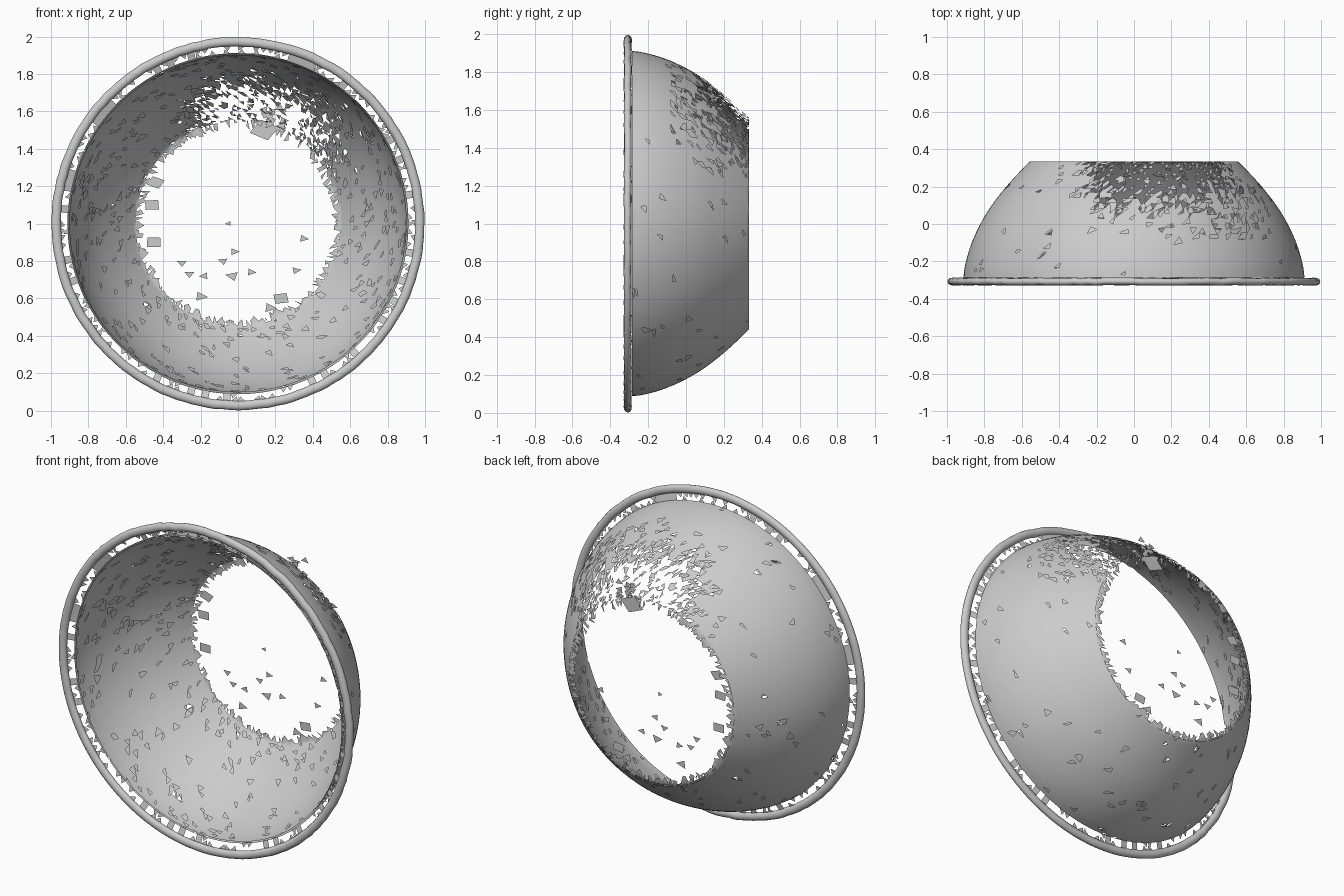
import bpy, bmesh, random
from math import sin, cos, pi, tau, exp, hypot

if "Cube" in bpy.data.objects:
    bpy.data.objects.remove(bpy.data.objects["Cube"])

random.seed(4)
SEG = 150
# bowl side, (radius, y), from the mouth to the open back
PROFILE = [(0.912, -0.285), (0.903, -0.22), (0.875, -0.12), (0.832, -0.02), (0.775, 0.08),
           (0.70, 0.18), (0.625, 0.265), (0.558, 0.333)]


def finish(bm, name):
    me = bpy.data.meshes.new(name)
    bm.to_mesh(me)
    bm.free()
    for p in me.polygons:
        p.use_smooth = True
    ob = bpy.data.objects.new(name, me)
    bpy.context.collection.objects.link(ob)
    return ob


def at(r, y, a):
    return (r * sin(a), y, 1 + r * cos(a))


def sample(t):
    # smooth point on the profile, t in 0..1
    f = t * (len(PROFILE) - 1)
    i = min(int(f), len(PROFILE) - 2)
    u = f - i
    p = [PROFILE[max(0, min(len(PROFILE) - 1, i + k))] for k in (-1, 0, 1, 2)]
    return [0.5 * (2 * b + (c - a) * u + (2 * a - 5 * b + 4 * c - d) * u * u
                   + (3 * b - a - 3 * c + d) * u ** 3) for a, b, c, d in zip(*p)]


def damage(x, z):
    # chance that a face is missing: broken patch at the top right of the back
    r = hypot(x, z - 1)
    if z < 1.25 or r > 0.86:
        return 0
    core = exp(-(((x - 0.1) / 0.36) ** 4)) * exp(-(((r - 0.55) / 0.22) ** 4))
    side = 0.3 * exp(-(((x - 0.5) / 0.2) ** 2) - ((z - 1.5) / 0.22) ** 2)
    return min(0.88, core + side)


def shell(name, inset, holes, rows=26, flip=False):
    bm = bmesh.new()
    grid = []
    for j in range(rows + 1):
        ring = []
        for i in range(SEG):
            edge = j in (0, rows)
            t = j / rows + (0 if edge else random.uniform(-0.3, 0.3) / rows)
            r, y = sample(t)
            a = (i + random.uniform(-0.3, 0.3)) / SEG * tau
            ring.append(bm.verts.new(at(r - inset, y - inset * 0.4 * t, a)))
        grid.append(ring)
    # ragged remnant of the flat back
    grid.append([bm.verts.new(at(random.uniform(0.50, 0.545), 0.333 - inset * 0.4, i / SEG * tau))
                 for i in range(SEG)])
    for j in range(rows + 1):
        for i in range(SEG):
            k = (i + 1) % SEG
            q = (grid[j][i], grid[j][k], grid[j + 1][k], grid[j + 1][i])
            for tri in ((q[0], q[1], q[2]), (q[0], q[2], q[3])):
                x = sum(v.co.x for v in tri) / 3
                z = sum(v.co.z for v in tri) / 3
                gone = max(holes, damage(x, z), 0.5 if j == rows else 0)
                if random.random() > gone:
                    bm.faces.new(tri[::-1] if flip else tri)
    bmesh.ops.delete(bm, geom=[v for v in bm.verts if not v.link_faces], context='VERTS')
    return finish(bm, name)


shell("bowl_outer", 0, 0.012)
shell("bowl_inner", 0.01, 0.06, flip=True)

# rolled lip around the mouth, slightly uneven
bm = bmesh.new()
N = 12
rings = []
for i in range(SEG):
    a = i / SEG * tau
    w = random.uniform(-0.002, 0.002)
    rings.append([bm.verts.new(at(0.972 + w + 0.025 * cos(b), -0.308 + w + 0.02 * sin(b), a))
                  for b in (k / N * tau for k in range(N))])
for i in range(SEG):
    for k in range(N):
        m, n = (i + 1) % SEG, (k + 1) % N
        bm.faces.new((rings[i][k], rings[i][n], rings[m][n], rings[m][k]))
bmesh.ops.recalc_face_normals(bm, faces=bm.faces)
finish(bm, "rim_lip")

# broken web bridging bowl and lip
bm = bmesh.new()
for i in range(SEG):
    a, b = i / SEG * tau, (i + 1) / SEG * tau
    for inner, keep in ((True, 0.5), (False, 0.5)):
        if random.random() < keep:
            r0, r1 = (0.908, 0.935) if inner else (0.95, 0.925)
            pts = [at(r0, -0.287 if inner else -0.3, a), at(r0, -0.287 if inner else -0.3, b),
                   at(r1, -0.293, (a + b) / 2 + random.uniform(-0.02, 0.02))]
            bm.faces.new([bm.verts.new(p) for p in pts])
    if random.random() < 0.2:
        bm.faces.new([bm.verts.new(p) for p in (at(0.908, -0.287, a), at(0.908, -0.287, b),
                                               at(0.95, -0.3, b), at(0.95, -0.3, a))])
finish(bm, "rim_web")

# loose scraps of the flat back: x, z, size, corners
SCRAPS = [(0.14, 1.5, 0.08, 4), (-0.44, 1.22, 0.05, 4), (-0.46, 1.1, 0.05, 4), (-0.45, 0.9, 0.05, 4),
          (-0.05, 1.0, 0.02, 3), (0.35, 0.92, 0.03, 3), (-0.3, 0.79, 0.03, 3), (-0.26, 0.73, 0.03, 3),
          (-0.18, 0.72, 0.03, 3), (-0.08, 0.8, 0.03, 3), (-0.02, 0.85, 0.03, 3), (-0.03, 0.72, 0.04, 3),
          (0.07, 0.74, 0.03, 3), (0.17, 0.55, 0.04, 3), (0.23, 0.6, 0.05, 4), (-0.2, 0.61, 0.04, 3),
          (0.31, 0.75, 0.03, 3), (0.42, 1.39, 0.03, 3)]
bm = bmesh.new()


def scrap(x, y, z, s, n):
    t = random.uniform(0, tau)
    bm.faces.new([bm.verts.new((x + s * cos(t + k * tau / n), y, z + s * 0.7 * sin(t + k * tau / n)))
                  for k in range(n)])


for x, z, s, n in SCRAPS:
    scrap(x, 0.325, z, s, n)
for _ in range(14):
    scrap(0.18 + random.uniform(-0.07, 0.07), random.uniform(0.29, 0.33),
          1.57 + random.uniform(-0.05, 0.05), 0.03, 3)
finish(bm, "back_scraps")
